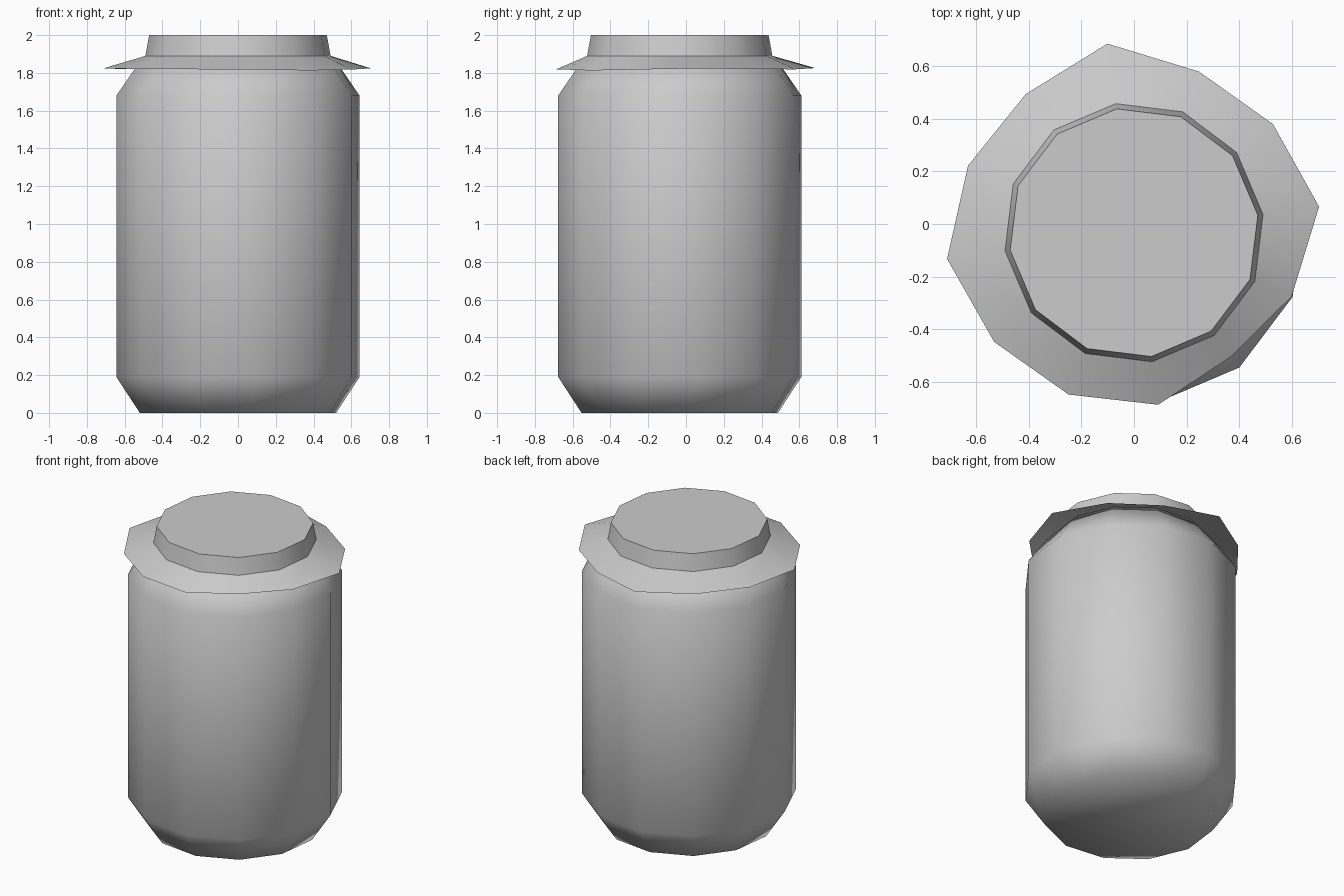
import bpy
from math import cos, sin, radians

SIDES = 12
TURN = 8        # rotation of the twelve-sided rings, degrees
CENTRE_Y = -0.033

if "Cube" in bpy.data.objects:
    bpy.data.objects.remove(bpy.data.objects["Cube"])

grey = bpy.data.materials.new("plain_grey")
grey.use_nodes = True
grey.diffuse_color = (0.6, 0.6, 0.6, 1)
grey.node_tree.nodes["Principled BSDF"].inputs["Base Color"].default_value = (0.6, 0.6, 0.6, 1)


def ring(radii, z):
    """One ring of points; radii is a number or one radius per corner."""
    if not isinstance(radii, list):
        radii = [radii] * SIDES
    angles = [radians(TURN + i * 360 / SIDES) for i in range(SIDES)]
    return [(r * cos(a), CENTRE_Y + r * sin(a), z) for r, a in zip(radii, angles)]


def loft(name, rings, cap_bottom=False, cap_top=False, angle=180):
    """Skin a stack of rings, optionally closing the ends."""
    points = [p for r in rings for p in r]
    faces = []
    for k in range(len(rings) - 1):
        for i in range(SIDES):
            a, b = k * SIDES + i, k * SIDES + (i + 1) % SIDES
            faces.append((a, b, b + SIDES, a + SIDES))
    if cap_bottom:
        faces.append(tuple(reversed(range(SIDES))))
    if cap_top:
        faces.append(tuple(range(len(points) - SIDES, len(points))))
    mesh = bpy.data.meshes.new(name)
    mesh.from_pydata(points, [], faces)
    mesh.materials.append(grey)
    obj = bpy.data.objects.new(name, mesh)
    bpy.context.collection.objects.link(obj)
    bpy.ops.object.select_all(action="DESELECT")
    obj.select_set(True)
    bpy.context.view_layer.objects.active = obj
    if angle == 180:
        bpy.ops.object.shade_smooth()
    else:
        bpy.ops.object.shade_smooth_by_angle(angle=radians(angle))
    return obj


# Jar body with bevelled base and shoulder, softly shaded all over
body_profile = [(0.525, 0), (0.65, 0.19), (0.65, 1.68), (0.525, 1.86)]
loft("jar_body", [ring(r, z) for r, z in body_profile], True, True)

# Lid: tapered cap with a flat top
loft("lid_cap", [ring(0.495, 1.89), ring(0.475, 2.0)], cap_top=True, angle=40)

# Uneven cloth skirt flaring out under the cap
skirt_radii = [0.71, 0.67, 0.66, 0.725, 0.668, 0.68,
               0.717, 0.674, 0.663, 0.66, 0.598, 0.646]
hem = ring(skirt_radii, 1.82)
hem = [(x, y, z + 0.1 * (r - 0.67)) for (x, y, z), r in zip(hem, skirt_radii)]
loft("cloth_skirt", [hem, ring(0.495, 1.89)], angle=40)
